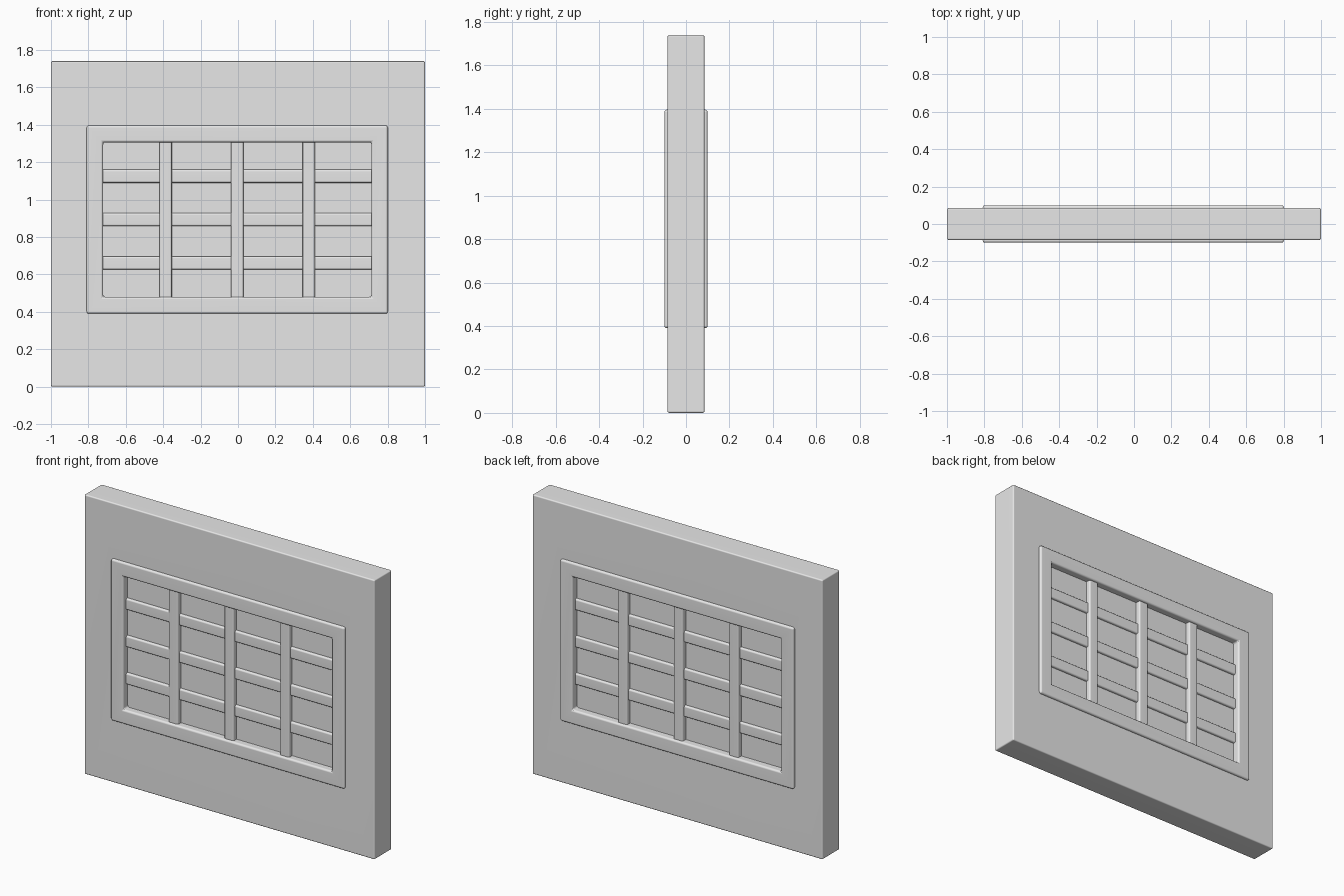
import bpy
import bmesh
import math

cube = bpy.data.objects.get("Cube")
if cube:
    bpy.data.objects.remove(cube, do_unlink=True)

# Single plain grey
grey = bpy.data.materials.new("plain grey")
grey.use_nodes = True
colour = (0.8, 0.8, 0.8, 1)
grey.diffuse_color = colour
grey.node_tree.nodes["Principled BSDF"].inputs["Base Color"].default_value = colour


def finish(name, bm, bevel):
    """Round the sharp edges, shade smoothly and add the part to the scene."""
    bmesh.ops.recalc_face_normals(bm, faces=bm.faces)
    if bevel:
        sharp = [e for e in bm.edges if e.calc_face_angle(0) > 1]
        bmesh.ops.bevel(bm, geom=sharp, offset=bevel, segments=3,
                        profile=0.5, affect='EDGES')
    mesh = bpy.data.meshes.new(name)
    bm.to_mesh(mesh)
    bm.free()
    mesh.materials.append(grey)
    obj = bpy.data.objects.new(name, mesh)
    bpy.context.collection.objects.link(obj)
    bpy.ops.object.select_all(action='DESELECT')
    obj.select_set(True)
    bpy.context.view_layer.objects.active = obj
    bpy.ops.object.shade_smooth_by_angle(angle=math.radians(35))
    obj.modifiers.new("Weighted normals", 'WEIGHTED_NORMAL').keep_sharp = True
    return obj


def box(name, centre, size, bevel=0.0):
    bm = bmesh.new()
    bmesh.ops.create_cube(bm, size=1)
    bmesh.ops.scale(bm, vec=size, verts=bm.verts)
    bmesh.ops.translate(bm, vec=centre, verts=bm.verts)
    return finish(name, bm, bevel)


def ring(name, outer, inner, half_depth, bevel):
    """Rectangular ring; outer and inner are (x, z, half width, half height)."""
    bm = bmesh.new()
    corners = ((-1, -1), (1, -1), (1, 1), (-1, 1))

    def loop(rect, y):
        x, z, w, h = rect
        return [bm.verts.new((x + sx * w, y, z + sz * h)) for sx, sz in corners]

    loops = [loop(outer, -half_depth), loop(outer, half_depth),
             loop(inner, half_depth), loop(inner, -half_depth)]
    for a, b in zip(loops, loops[1:] + loops[:1]):
        for i in range(4):
            j = (i + 1) % 4
            bm.faces.new((a[i], a[j], b[j], b[i]))
    return finish(name, bm, bevel)


# Window centre and the size of its opening
cx, cz = -0.004, 0.893
open_w, open_h = 0.717, 0.413

# Wall with a hole hidden behind the frame
ring("wall", (0, 0.87, 1.0, 0.87), (cx, cz, 0.76, 0.455), 0.085, 0.008)

# Frame standing slightly proud of both wall faces
ring("window_frame", (cx, cz, 0.805, 0.503), (cx, cz, open_w, open_h), 0.1, 0.012)

# Pane
box("window_pane", (cx, 0, cz), (2 * open_w + 0.04, 0.11, 2 * open_h + 0.04))

# Glazing bars, passing through the pane to show on both faces
for i in (-1, 0, 1):
    box(f"vertical_bar_{i + 2}", (cx + i * 0.383, 0, cz),
        (0.066, 0.17, 2 * open_h + 0.04), 0.01)
    box(f"horizontal_bar_{i + 2}", (cx, 0, cz + i * 0.232),
        (2 * open_w + 0.04, 0.142, 0.07), 0.01)
